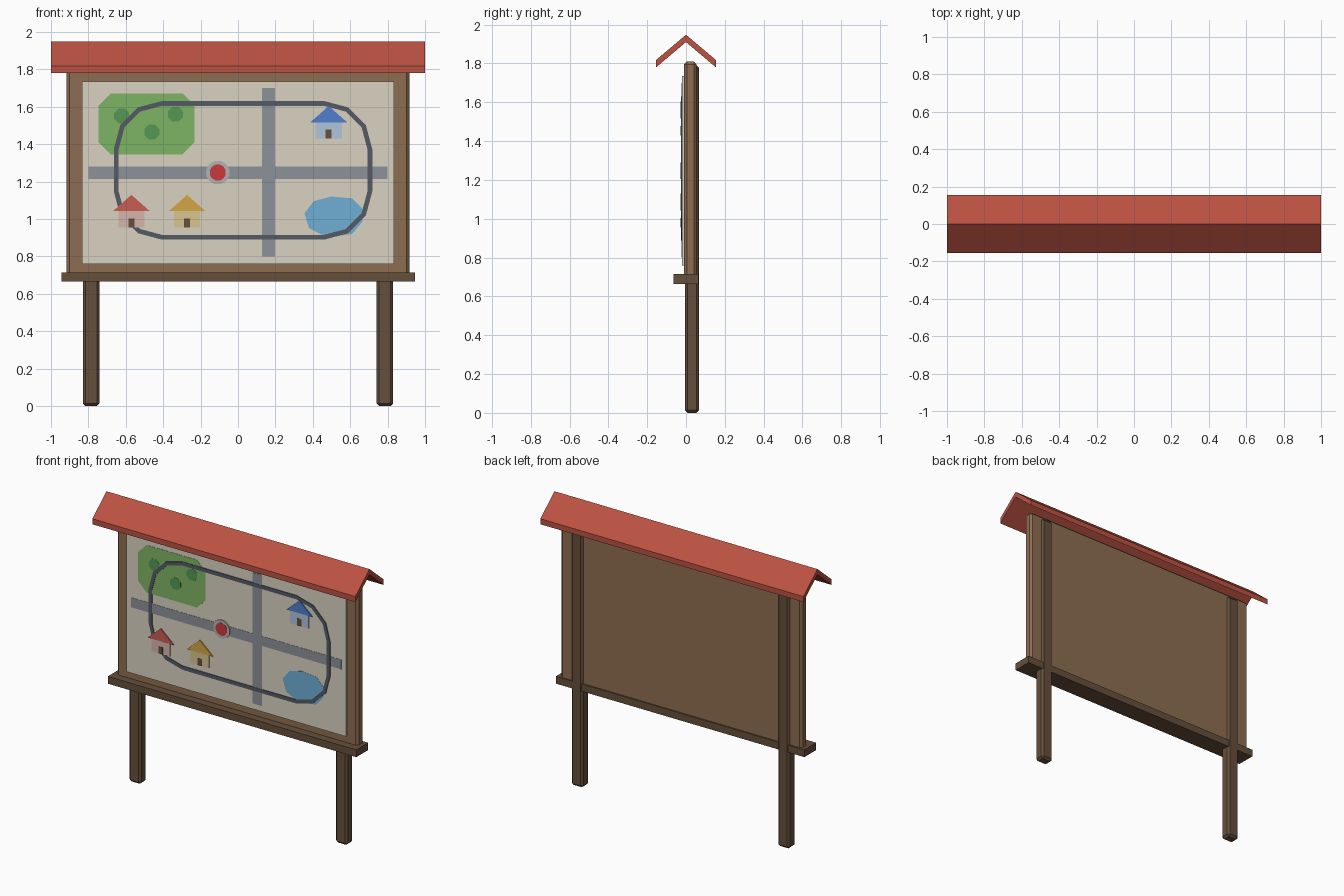
import bpy, bmesh
from math import sin, cos, pi, radians
from mathutils import Vector

if "Cube" in bpy.data.objects:
    bpy.data.objects.remove(bpy.data.objects["Cube"])


def mat(name, r, g, b):
    m = bpy.data.materials.new(name)
    m.diffuse_color = (r, g, b, 1)
    m.use_nodes = True
    m.node_tree.nodes["Principled BSDF"].inputs["Base Color"].default_value = m.diffuse_color
    return m


WOOD = mat("dark_wood", 0.13, 0.08, 0.045)
BOARD = mat("board_wood", 0.27, 0.155, 0.08)
ROOF = mat("roof_red", 0.5, 0.085, 0.055)
PAPER = mat("paper", 0.70, 0.65, 0.54)
ROAD = mat("road", 0.26, 0.29, 0.32)
LOOP = mat("loop_road", 0.09, 0.10, 0.125)
PARK = mat("park", 0.21, 0.46, 0.13)
TREE = mat("tree", 0.09, 0.31, 0.09)
WATER = mat("water", 0.16, 0.43, 0.66)
RED = mat("marker_red", 0.60, 0.04, 0.045)
RING = mat("marker_ring", 0.45, 0.45, 0.45)


def finish(bm, name, material, bevel=0):
    if bevel:
        bmesh.ops.bevel(bm, geom=bm.edges[:], offset=bevel, segments=1,
                        affect='EDGES')
    bmesh.ops.recalc_face_normals(bm, faces=bm.faces[:])
    me = bpy.data.meshes.new(name)
    bm.to_mesh(me)
    bm.free()
    me.materials.append(material)
    ob = bpy.data.objects.new(name, me)
    bpy.context.collection.objects.link(ob)
    return ob


def box(name, lo, hi, material, bevel=0):
    bm = bmesh.new()
    bmesh.ops.create_cube(bm, size=1)
    for v in bm.verts:
        v.co = [l + (c + 0.5) * (h - l) for c, l, h in zip(v.co, lo, hi)]
    return finish(bm, name, material, bevel)


def prism(name, pts, direction, material):
    bm = bmesh.new()
    face = bm.faces.new([bm.verts.new(p) for p in pts])
    ext = bmesh.ops.extrude_face_region(bm, geom=[face], use_keep_orig=True)
    verts = [e for e in ext["geom"] if isinstance(e, bmesh.types.BMVert)]
    bmesh.ops.translate(bm, verts=verts, vec=Vector(direction))
    return finish(bm, name, material)


FRONT = -0.02    # paper surface
STEP = 0.0015    # height of one map layer


def decal(name, pts, layer, material):
    return prism(name, [(x, FRONT - layer * STEP, z) for x, z in pts],
                 (0, layer * STEP + 0.002, 0), material)


def rect(x0, x1, z0, z1):
    return [(x0, z0), (x1, z0), (x1, z1), (x0, z1)]


def disc(x, z, r, n):
    return [(x + r * cos(2 * pi * (i + .5) / n), z + r * sin(2 * pi * (i + .5) / n))
            for i in range(n)]


# Posts, board, ledge and paper
for side, s in (("left", -1), ("right", 1)):
    box(side + "_post", (s * 0.785 - 0.045, -0.005, 0),
        (s * 0.785 + 0.045, 0.068, 1.79), WOOD, 0.014)
box("back_board", (-0.917, -0.01, 0.69), (0.917, 0.055, 1.81), BOARD, 0.015)
box("ledge", (-0.945, -0.065, 0.665), (0.945, 0.064, 0.715), WOOD)
box("map_paper", (-0.835, FRONT, 0.76), (0.835, 0, 1.735), PAPER)

# Gabled roof
profile = [(0, 1.948), (0.154, 1.818), (0.154, 1.78), (0, 1.91),
           (-0.154, 1.78), (-0.154, 1.818)]
prism("roof", [(-1, y, z) for y, z in profile], (2, 0, 0), ROOF)

# Park with trees
c = 0.065
x0, x1, z0, z1 = -0.745, -0.232, 1.345, 1.672
decal("park", [(x0 + c, z0), (x1 - c, z0), (x1, z0 + c), (x1, z1 - c),
               (x1 - c, z1), (x0 + c, z1), (x0, z1 - c), (x0, z0 + c)], 1, PARK)
for i, (x, z) in enumerate([(-0.622, 1.55), (-0.335, 1.56), (-0.46, 1.465)]):
    decal(f"tree_{i + 1}", disc(x, z, 0.043, 8), 2, TREE)

# Pond
decal("pond", [(0.355, 1.03), (0.405, 1.095), (0.50, 1.12), (0.61, 1.11),
               (0.67, 1.05), (0.665, 0.985), (0.61, 0.92), (0.48, 0.9),
               (0.38, 0.95)], 1, WATER)

# Straight roads
decal("cross_road", rect(-0.80, 0.80, 1.213, 1.28), 1, ROAD)
decal("vertical_road", rect(0.128, 0.198, 0.80, 1.70), 2, ROAD)


# Rounded loop road, as a ring between two rounded rectangles
def rounded(off):
    pts = []
    for k, (sx, sz) in enumerate([(1, 1), (-1, 1), (-1, -1), (1, -1)]):
        for i in range(4):
            a = radians(90 * k + 30 * i)
            r = 0.245 + off
            pts.append((0.027 + sx * 0.433 + r * cos(a),
                        1.26 + sz * 0.113 + r * sin(a)))
    return pts


bm = bmesh.new()
rings = [[bm.verts.new((x, y, z)) for x, z in rounded(o)]
         for o, y in ((-0.013, FRONT), (-0.013, FRONT - 3 * STEP),
                      (0.013, FRONT - 3 * STEP), (0.013, FRONT))]
for j in range(4):
    a, b = rings[j], rings[(j + 1) % 4]
    for i in range(16):
        k = (i + 1) % 16
        bm.faces.new((a[i], a[k], b[k], b[i]))
finish(bm, "loop_road", LOOP)

# Location marker
decal("marker_ring", disc(-0.108, 1.248, 0.064, 12), 4, RING)
decal("marker_dot", disc(-0.108, 1.248, 0.044, 12), 5, RED)

# Houses
houses = [("red", -0.57, 0.955, (0.58, 0.11, 0.08), (0.67, 0.46, 0.42)),
          ("yellow", -0.272, 0.955, (0.64, 0.39, 0.06), (0.69, 0.56, 0.28)),
          ("blue", 0.485, 1.43, (0.08, 0.21, 0.62), (0.43, 0.56, 0.70))]
for n, x, z, roof, wall in houses:
    decal(n + "_house_wall", rect(x - 0.07, x + 0.07, z, z + 0.09), 4,
          mat(n + "_wall", *wall))
    decal(n + "_house_roof", [(x - 0.098, z + 0.087), (x + 0.098, z + 0.087),
                              (x, z + 0.174)], 5, mat(n + "_roof", *roof))
    decal(n + "_house_door", rect(x - 0.016, x + 0.016, z, z + 0.048), 5, WOOD)
